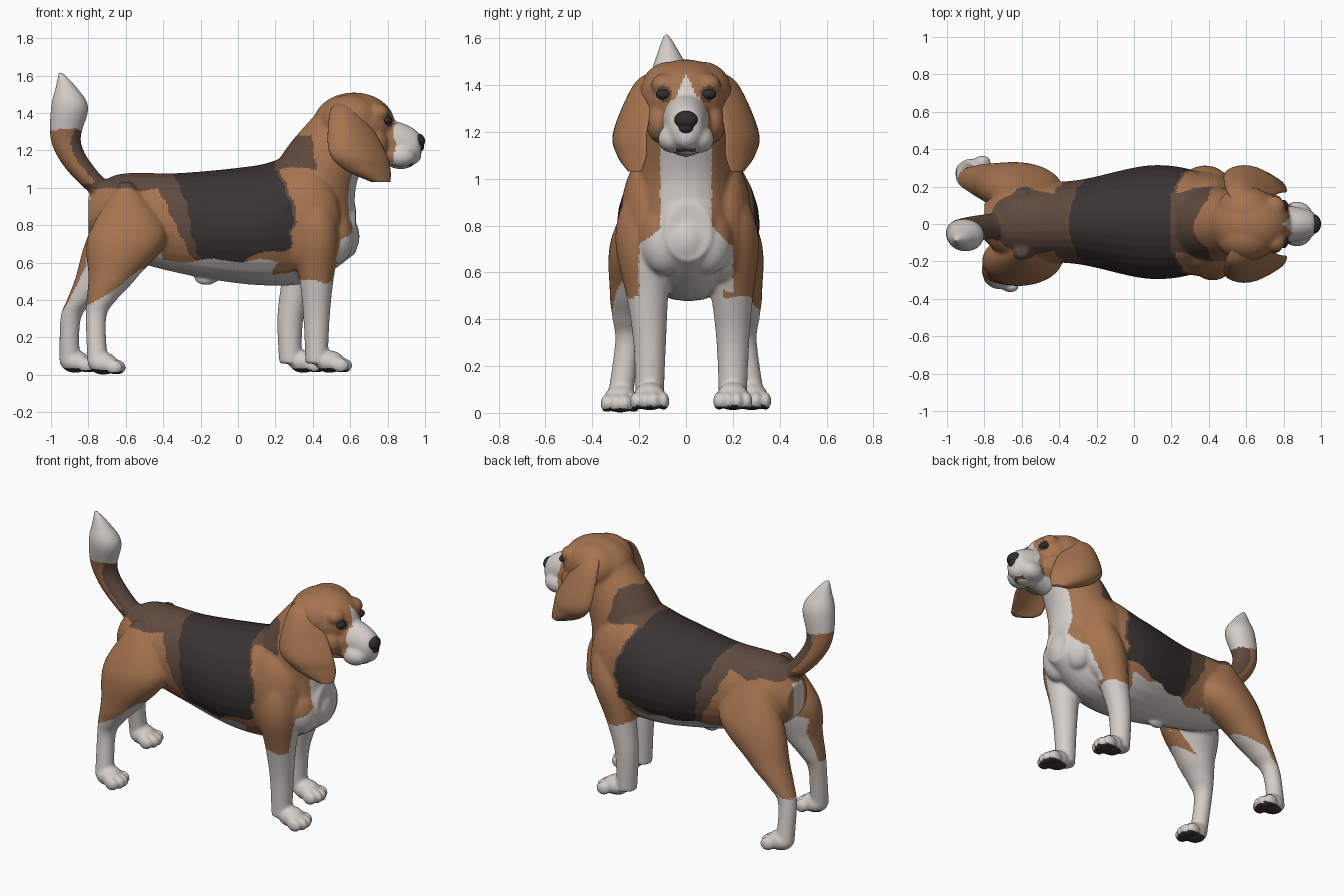
import bpy, bmesh
from math import sin, cos, pi
from mathutils import Matrix, Vector

cube = bpy.data.objects.get("Cube")
if cube:
    bpy.data.objects.remove(cube)


def material(name, red, green, blue):
    mat = bpy.data.materials.new(name)
    mat.use_nodes = True
    mat.diffuse_color = (red, green, blue, 1)
    shader = mat.node_tree.nodes["Principled BSDF"]
    shader.inputs["Base Color"].default_value = mat.diffuse_color
    shader.inputs["Roughness"].default_value = .8
    return mat


WHITE, TAN, BROWN, BLACK = range(4)
coat_materials = [material("white_fur", .66, .62, .59), material("tan_fur", .38, .175, .08),
                  material("brown_fur", .115, .07, .05), material("black_fur", .042, .033, .032)]
dark_material = material("nose_and_eye_black", .03, .025, .025)


def spline(before, start, end, after, t):
    """Smooth curve from start to end."""
    return start + t / 2 * (end - before + t * (2 * before - 5 * start + 4 * end - after
                                                + t * (3 * (start - end) + after - before)))


def loft(bm, axis, sections, bulge=0, shear=0, sides=28, steps=8):
    """Skin ellipses given as (place on axis, centre u, centre v, radius u, radius v)."""
    padded = [sections[0], *sections, sections[-1]]
    rows = [[spline(*values, step / steps) for values in zip(*padded[i:i + 4])]
            for i in range(len(sections) - 1) for step in range(steps)]
    rows.append(sections[-1])
    rings = []
    for place, u, v, radius_u, radius_v in rows:
        ring = []
        for side in range(sides):
            angle = 2 * pi * side / sides
            across = cos(angle)
            pu = u + radius_u * across
            pv = v + radius_v * sin(angle) + radius_u * (bulge * (1 - across * across) - shear * across)
            ring.append(bm.verts.new((place, pu, pv) if axis == "x" else (pu, pv, place)))
        rings.append(ring)
    faces = [bm.faces.new(rings[0]), bm.faces.new(rings[-1])]
    for lower, upper in zip(rings, rings[1:]):
        for side in range(sides):
            after = (side + 1) % sides
            faces.append(bm.faces.new((lower[side], lower[after], upper[after], upper[side])))
    bmesh.ops.recalc_face_normals(bm, faces=faces)


def blob(bm, centre, radii):
    place = Matrix.Translation(centre) @ Matrix.Diagonal((*radii, 1))
    bmesh.ops.create_uvsphere(bm, u_segments=24, v_segments=14, radius=1, matrix=place)


def finish(bm, name, materials):
    mesh = bpy.data.meshes.new(name)
    bm.to_mesh(mesh)
    bm.free()
    obj = bpy.data.objects.new(name, mesh)
    bpy.context.collection.objects.link(obj)
    for mat in materials:
        mesh.materials.append(mat)
    mesh.shade_smooth()
    return obj


body = bmesh.new()

# Torso, from rump to chest: place, back line, belly line, half width
loft(body, "x", [(x, .01, (back + belly) / 2, width, (back - belly) / 2) for x, back, belly, width in [
    (-.8, .95, .75, .1), (-.65, 1.07, .64, .2), (-.3, 1.08, .54, .225),
    (.1, 1.12, .48, .305), (.4, 1.18, .5, .25), (.63, .9, .65, .1)]])

# Neck: height, nape, throat, half width
loft(body, "z", [(z, (nape + throat) / 2, 0, (throat - nape) / 2, width) for z, nape, throat, width in [
    (.8, .15, .63, .22), (1, .15, .63, .21), (1.2, .25, .7, .18), (1.4, .42, .75, .13)]])

# Skull and muzzle
blob(body, (.62, 0, 1.34), (.22, .185, .17))
loft(body, "x", [(x, 0, z, radius, radius + .02) for x, z, radius in [
    (.7, 1.23, .12), (.85, 1.24, .095), (.95, 1.22, .07), (.98, 1.21, .03)]])
blob(body, (.87, 0, 1.13), (.07, .05, .03))
for side in (-1, 1):
    blob(body, (.6, .07 * side, 1.36), (.16, .13, .14))       # crown
    blob(body, (.87, .06 * side, 1.17), (.08, .06, .06))      # upper lips
    blob(body, (.75, .09 * side, 1.4), (.06, .06, .05))       # brows
    blob(body, (.7, .11 * side, 1.24), (.1, .06, .09))        # cheeks
    blob(body, (.37, .16 * side, .82), (.18, .12, .28))       # shoulders
    blob(body, (.52, .09 * side, .74), (.1, .11, .15))        # breast
blob(body, (.59, 0, .74), (.06, .09, .1))                     # breastbone
blob(body, (-.17, 0, .51), (.06, .03, .03))                   # sheath

# Tail, leaning to one side as it rises
loft(body, "z", [(z, x, .11 - z * .12, radius, radius * .85) for z, x, radius in [
    (.95, -.69, .08), (1.1, -.84, .08), (1.25, -.92, .08),
    (1.43, -.9, .1), (1.54, -.92, .055), (1.62, -.95, .01)]])


def foot(x, y, base):
    blob(body, (x - .02, y, base + .06), (.08, .07, .06))
    for toe in range(4):
        offset = (toe - 1.5) * .04
        blob(body, (x + .06 - 6 * offset ** 2, y + offset, base + .04), (.045, .025, .04))


# Legs: each pair stands staggered, one leg lagging behind the other
def front_leg(side, lag, inset):
    rows = []
    for z, radius in [(.98, .04), (.84, .1), (.7, .12), (.5, .09), (.3, .07), (.06, .06)]:
        reach = max(0, min(1, 2 * (.85 - z)))
        rows.append((z, .42 - lag * reach, side * (.19 - inset * reach), radius, radius))
    loft(body, "z", rows)
    foot(.51 - lag, side * (.19 - inset), .01)


def hind_leg(side, lag, base):
    rows = []
    for z, x, radius in [(1.03, -.6, .03), (.75, -.59, .21), (.52, -.67, .13),
                         (.4, -.73, .08), (.3, -.76, .055), (.06, -.75, .055)]:
        reach = max(0, min(1, 2 * (.75 - z)))
        rows.append((z, x - lag * reach, side * (.29 - z * .14), radius, min(radius, .07 + radius * .3)))
    loft(body, "z", rows)
    foot(-.7 - lag, .28 * side, base)


front_leg(-1, 0, .035)
front_leg(1, .14, -.01)
hind_leg(-1, 0, 0)
hind_leg(1, .15, .01)


# Coat markings chosen from position and facing direction
def head_coat(x, y, z, point):
    width = abs(y)
    if point.x > .9 and width < .04 and 1.115 < point.z < 1.13:  # mouth
        return BROWN
    muzzle = x > .83 and z < 1.34
    blaze = x > .7 and z > 1.3 and width < .4 * (1.45 - z)
    throat = x > .58 and z < 1.15 and width < .11
    if muzzle or blaze or throat:
        return WHITE
    eye_distance = (Vector((.82, .1, 1.36)) - Vector((point.x, width, point.z))).length
    return BROWN if eye_distance < .04 else TAN


def back_coat(x, z):
    """Saddle colours, or None off the saddle."""
    rear_edge = -.34 + .33 * (1.07 - z)
    front_edge = min(.29, .2 + .3 * (1.15 - z))
    if rear_edge < x < front_edge:
        return BLACK
    rump = x <= rear_edge and z > .99 - 2 * max(0, x + .42)
    shoulder_trim = front_edge <= x < front_edge + .02
    return BROWN if rump or shoulder_trim else None


def coat(point, normal):
    x, y, z = point
    width = abs(y)
    if z < .035 and normal.z < -.6:                             # paw pads
        return BLACK
    x += .012 * sin(23 * x + 19 * z) + .006 * sin(60 * z)       # ragged fur edges
    z += .01 * sin(27 * x + 21 * y)
    if x < -.73 and z > 1.03:                                   # tail
        if z > 1.31:
            return WHITE
        return BROWN if normal.x + normal.z > .15 else TAN
    if x > .42 and z > 1.04:
        return head_coat(x, y, z, point)
    if .2 < x < .41 and width < .2 and 1.1 < z < 1.29:          # nape patch
        return BROWN
    if x < .3 and z > .61 + max(0, x) / 4:
        saddle = back_coat(x, z)
        if saddle is not None:
            return saddle
    if x > .2:                                                  # forequarters
        bib = x > .42 and normal.x > -.1 and width < min(.2, .11 + max(0, .8 - z))
        inside = width < .16 and z < .68
        return WHITE if z < .5 or bib or inside else TAN
    if x > -.4:                                                 # belly
        return WHITE if z < .61 else TAN
    stocking = .94 + .73 * x if y < 0 else .85 + .55 * x        # hindquarters
    inside = z < .68 and (width < .13 or normal.y * y < -.1)
    seat = x < -.7 and z < .95 and width < .05
    return WHITE if z < stocking or inside or seat else TAN


# Fuse the body into one skin, then paint it
dog = finish(body, "dog_body", coat_materials)
fuse = dog.modifiers.new("fuse", "REMESH")
fuse.mode = "VOXEL"
fuse.voxel_size = .0095
soften = dog.modifiers.new("soften", "SMOOTH")
soften.factor = .5
soften.iterations = 9
skin = bpy.data.meshes.new_from_object(dog.evaluated_get(bpy.context.evaluated_depsgraph_get()))
dog.modifiers.clear()
dog.data = skin
skin.materials.clear()
for mat in coat_materials:
    skin.materials.append(mat)
for face in skin.polygons:
    face.material_index = coat(face.center, face.normal)
skin.shade_smooth()

# Ears, as curved hanging flaps, and eyes
for side, label in ((1, "left"), (-1, "right")):
    ear = bmesh.new()
    loft(ear, "z", [(z, x, side * y, radius, min(.028, radius / 3)) for z, x, y, radius in [
        (1.46, .57, .11, .04), (1.4, .58, .16, .09), (1.2, .635, .22, .15),
        (1.1, .69, .215, .125), (1.03, .765, .21, .05)]], bulge=side * .35, shear=side * .35)
    finish(ear, label + "_ear", [coat_materials[TAN]])
    eye = bmesh.new()
    blob(eye, (.8, .095 * side, 1.36), (.025, .034, .022))
    finish(eye, label + "_eye", [dark_material])

# Nose
nose = bmesh.new()
blob(nose, (.963, 0, 1.25), (.037, .05, .04))
blob(nose, (.965, 0, 1.22), (.03, .035, .03))
finish(nose, "nose", [dark_material])
